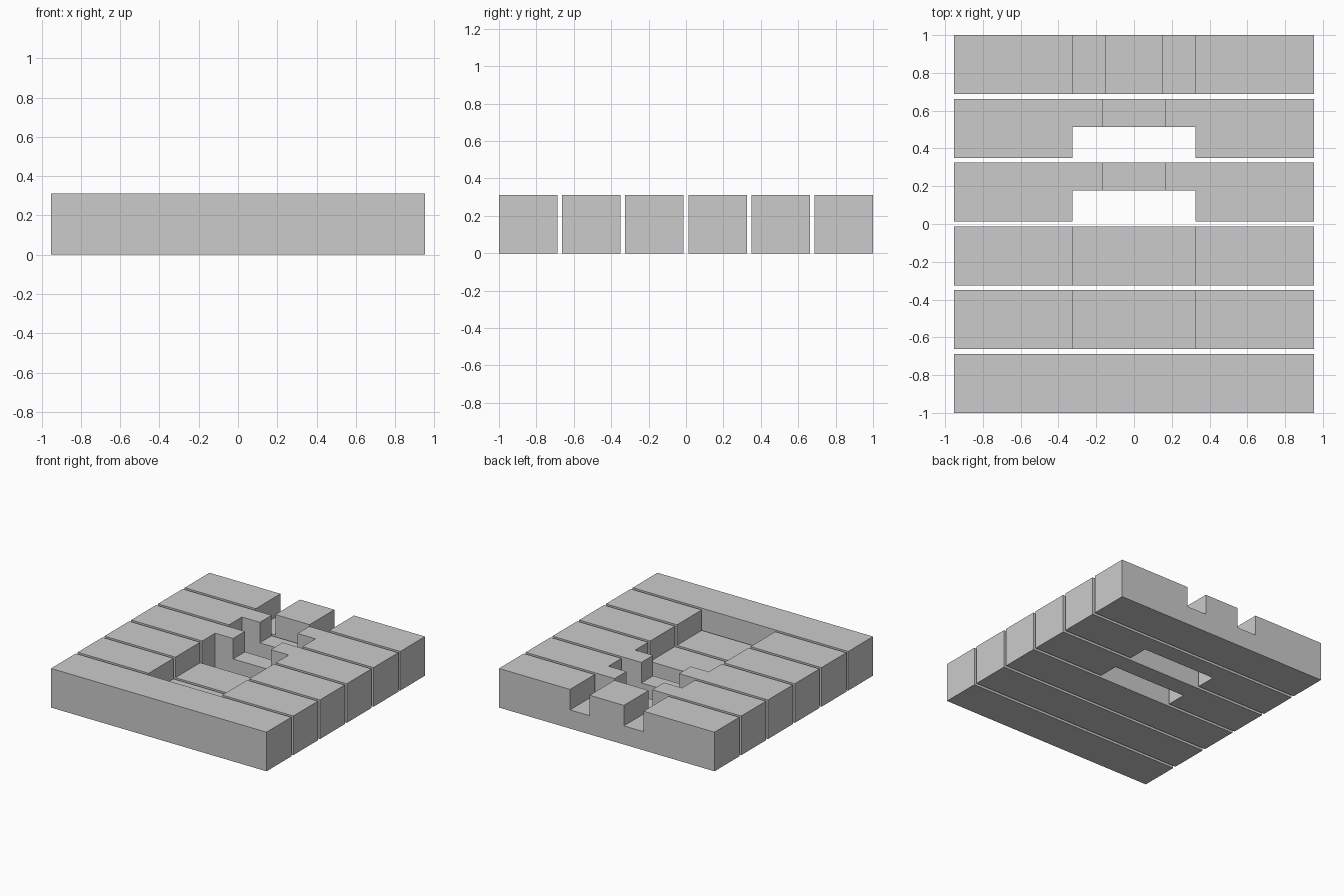
import bpy

if "Cube" in bpy.data.objects:
    bpy.data.objects.remove(bpy.data.objects["Cube"], do_unlink=True)

# Puzzle proportions: every notch is a multiple of one unit plus a fitting gap
UNIT = 0.1587
FIT = 0.0075
WIDTH = 0.3125
PITCH = 0.3375
HALF_LENGTH = 6 * UNIT
FLOOR = WIDTH / 2 - FIT
WIDE = 2 * UNIT + FIT
NARROW = UNIT + FIT
PEG = UNIT - FIT
BIG = 0.4

grey = bpy.data.materials.new("plain_grey")
grey.use_nodes = True
colour = (0.6, 0.6, 0.6, 1)
grey.diffuse_color = colour
grey.node_tree.nodes["Principled BSDF"].inputs["Base Color"].default_value = colour


def box(name, low, high):
    """Box between two opposite corners."""
    centre = [(a + b) / 2 for a, b in zip(low, high)]
    bpy.ops.mesh.primitive_cube_add(size=1, location=centre)
    obj = bpy.context.object
    obj.name = name
    obj.scale = [b - a for a, b in zip(low, high)]
    bpy.ops.object.transform_apply(location=False, rotation=False, scale=True)
    return obj


def cut(obj, low, high):
    """Remove a box-shaped notch, then discard the cutter."""
    cutter = box("notch_cutter", low, high)
    mod = obj.modifiers.new("notch", "BOOLEAN")
    mod.operation = "DIFFERENCE"
    mod.solver = "EXACT"
    mod.object = cutter
    bpy.context.view_layer.objects.active = obj
    bpy.ops.object.modifier_apply(modifier=mod.name)
    bpy.data.objects.remove(cutter, do_unlink=True)


def top_notch(obj, y, x0, x1):
    """Half-depth channel across the top of a bar."""
    cut(obj, (x0, y - BIG, FLOOR), (x1, y + BIG, BIG))


def side_notch(obj, y):
    """Full-height slot in the front half of a bar."""
    cut(obj, (-WIDE, y - BIG, -BIG), (WIDE, y + FIT, BIG))


# Six bars laid side by side, front to back
names = ["solid_bar", "notched_bar_a", "notched_bar_b",
         "double_notched_bar_a", "double_notched_bar_b", "pegged_bar"]
for i, name in enumerate(names):
    y = (i - 2.5) * PITCH
    bar = box(name, (-HALF_LENGTH, y - WIDTH / 2, 0),
              (HALF_LENGTH, y + WIDTH / 2, WIDTH))
    if name.startswith("notched"):
        top_notch(bar, y, -WIDE, WIDE)
    elif name.startswith("double"):
        side_notch(bar, y)
        top_notch(bar, y, -NARROW, NARROW)
    elif name.startswith("pegged"):
        top_notch(bar, y, -WIDE, -PEG)
        top_notch(bar, y, PEG, WIDE)
    bar.data.materials.clear()
    bar.data.materials.append(grey)
